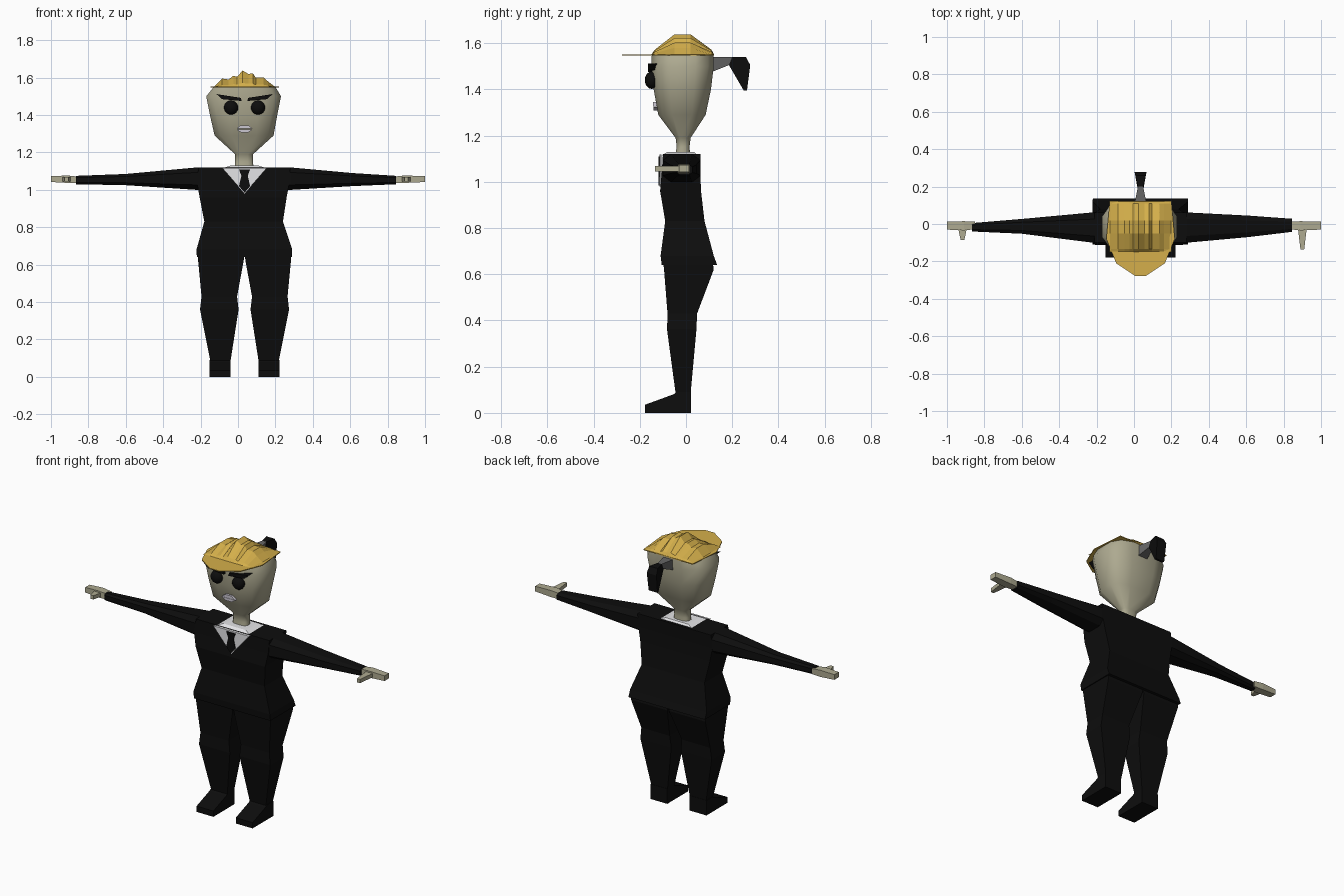
import bpy, bmesh, math

cube = bpy.data.objects.get("Cube")
if cube:
    bpy.data.objects.remove(cube, do_unlink=True)

MID = 0.035  # body centre line


def material(name, r, g, b):
    m = bpy.data.materials.new(name)
    m.use_nodes = True
    m.diffuse_color = (r, g, b, 1)
    bsdf = m.node_tree.nodes["Principled BSDF"]
    bsdf.inputs["Base Color"].default_value = (r, g, b, 1)
    bsdf.inputs["Roughness"].default_value = 0.8
    return m


skin = material("skin", 0.42, 0.40, 0.28)
black = material("black cloth", 0.004, 0.004, 0.004)
white = material("white shirt", 0.8, 0.8, 0.82)
blond = material("blond hair", 0.66, 0.43, 0.07)
grey = material("grey band", 0.13, 0.13, 0.13)
lip = material("pale lips", 0.6, 0.57, 0.64)


def finish(name, bm, mat, smooth=False):
    bmesh.ops.recalc_face_normals(bm, faces=bm.faces)
    mesh = bpy.data.meshes.new(name)
    bm.to_mesh(mesh)
    bm.free()
    mesh.materials.append(mat)
    ob = bpy.data.objects.new(name, mesh)
    bpy.context.collection.objects.link(ob)
    if smooth:
        bpy.ops.object.select_all(action='DESELECT')
        ob.select_set(True)
        bpy.context.view_layer.objects.active = ob
        bpy.ops.object.shade_smooth_by_angle(angle=math.radians(50))
    return ob


def loft(name, rings, mat, axis="z", sides=4, power=2, smooth=False):
    """Rings are (position, a0, a1, b0, b1); a, b are x, y for axis z and y, z for axis x."""
    angles = [math.tau * (i + 0.5) / sides for i in range(sides)]
    soft = lambda v: math.copysign(abs(v) ** (2 / power), v)
    unit = [(soft(math.cos(t)), soft(math.sin(t))) for t in angles]
    top = max(u for u, v in unit)
    bm = bmesh.new()
    loops = []
    for p, a0, a1, b0, b1 in rings:
        loop = []
        for u, v in unit:
            a = (a0 + a1) / 2 + (a1 - a0) / 2 * u / top
            b = (b0 + b1) / 2 + (b1 - b0) / 2 * v / top
            loop.append(bm.verts.new((a, b, p) if axis == "z" else (p, a, b)))
        loops.append(loop)
    for low, high in zip(loops, loops[1:]):
        for i in range(sides):
            j = (i + 1) % sides
            bm.faces.new((low[i], low[j], high[j], high[i]))
    bm.faces.new(loops[0])
    bm.faces.new(loops[-1])
    return finish(name, bm, mat, smooth)


def prism(name, outline, start, end, mat, place):
    """Extrude a 2D outline; place(a, b, depth) gives the 3D point."""
    bm = bmesh.new()
    near = [bm.verts.new(place(a, b, start)) for a, b in outline]
    far = [bm.verts.new(place(a, b, end)) for a, b in outline]
    bm.faces.new(near)
    bm.faces.new(far)
    for i in range(len(near)):
        j = (i + 1) % len(near)
        bm.faces.new((near[i], near[j], far[j], far[i]))
    return finish(name, bm, mat)


def facing(a, b, d):      # outline in x, z, depth along y
    return (MID + a, d, b)


def sideways(a, b, d):    # outline in y, z, depth along x
    return (d, a, b)


# Head and neck
loft("head", [
    (1.10, -0.02, 0.085, -0.05, 0.02),
    (1.15, -0.015, 0.08, -0.04, 0.015),
    (1.19, -0.015, 0.08, -0.045, 0.02),
    (1.29, -0.125, 0.19, -0.12, 0.085),
    (1.40, -0.15, 0.21, -0.14, 0.108),
    (1.50, -0.17, 0.23, -0.15, 0.12),
    (1.55, -0.13, 0.20, -0.148, 0.12),
], skin, sides=12, power=3, smooth=True)

# Eyes, brows and lips
for side, s in (("right", -1), ("left", 1)):
    bm = bmesh.new()
    bmesh.ops.create_uvsphere(bm, u_segments=12, v_segments=8, radius=0.038)
    for v in bm.verts:
        v.co = (MID + s * 0.072 + v.co.x, -0.148 + v.co.y * 0.8, 1.44 + v.co.z)
    finish(side + "_eye", bm, black, True)
    brow = [(0.15, 1.512), (0.02, 1.492), (0.015, 1.475), (0.12, 1.485)]
    prism(side + "_brow", [(s * a, b) for a, b in brow], -0.165, -0.125, black, facing)
prism("upper_lip", [(-0.045, 1.327), (-0.02, 1.345), (0.02, 1.345), (0.045, 1.327)],
      -0.143, -0.11, lip, facing)
prism("lower_lip", [(-0.045, 1.324), (-0.02, 1.308), (0.02, 1.308), (0.045, 1.324)],
      -0.14, -0.11, lip, facing)

# Ridged hair cap with a flat fringe
columns = [(-0.165, 0), (-0.12, .045), (-0.085, .04), (-0.06, .06), (-0.04, .055), (-0.01, .088),
           (0.02, .07), (0.045, .072), (0.06, .05), (0.1, .052), (0.125, .03), (0.165, 0)]
rows = [(-0.15, 0), (-0.135, .25), (-0.05, 1), (0.02, 1), (0.11, .25), (0.122, 0)]
bm = bmesh.new()
grid = [[bm.verts.new((MID + x, y, 1.55 + h * f)) for x, h in columns] for y, f in rows]
for r in range(len(rows) - 1):
    for c in range(len(columns) - 1):
        bm.faces.new((grid[r][c], grid[r][c + 1], grid[r + 1][c + 1], grid[r + 1][c]))
finish("hair_cap", bm, blond)
fringe = [(0.165, 0.122), (0.183, -0.08), (0.13, -0.21), (0.03, -0.277)]
fringe += [(-a, b) for a, b in reversed(fringe)]
prism("hair_fringe", fringe, 1.547, 1.552, blond, lambda a, b, d: (MID + a, b, d))

# Ponytail and its band, widths varying along y
def flare(a, b, d):
    return (MID + d * (0.4 + 7 * abs(a - 0.195)), a, b)

prism("hair_band", [(0.11, 1.54), (0.2, 1.54), (0.186, 1.505), (0.11, 1.475)],
      -0.032, 0.032, grey, flare)
prism("ponytail", [(0.2, 1.54), (0.26, 1.54), (0.278, 1.505), (0.264, 1.395),
                   (0.25, 1.395), (0.186, 1.505)], -0.033, 0.033, black, flare)

# Jacket
loft("jacket", [
    (0.64, -0.22, 0.29, -0.105, 0.135),
    (0.68, -0.222, 0.29, -0.11, 0.12),
    (0.83, -0.18, 0.24, -0.09, 0.08),
    (0.96, -0.205, 0.26, -0.112, 0.065),
    (1.04, -0.22, 0.275, -0.105, 0.062),
    (1.12, -0.21, 0.28, -0.10, 0.062),
], black)

# Shirt collar, shirt front and tie
loft("collar", [(1.115, -0.085, 0.155, -0.105, 0.05), (1.13, -0.04, 0.11, -0.08, 0.035)], white)
prism("shirt_front", [(-0.12, 1.118), (0.12, 1.118), (0, 0.98)], -0.115, -0.106, white, facing)
prism("necktie", [(-0.03, 1.11), (0.03, 1.11), (0.017, 1.075), (0.03, 1.02), (0, 0.985),
                  (-0.03, 1.02), (-0.017, 1.075)], -0.12, -0.114, black, facing)

# Arms
loft("left_sleeve", [
    (0.2, -0.1, 0.062, 0.99, 1.12), (0.28, -0.1, 0.062, 1.0, 1.12),
    (0.61, -0.07, 0.045, 1.02, 1.09), (0.845, -0.042, 0.028, 1.03, 1.075),
], black, axis="x", sides=8, power=3)
loft("right_sleeve", [
    (-0.14, -0.1, 0.062, 0.99, 1.12), (-0.22, -0.1, 0.062, 1.0, 1.12),
    (-0.6, -0.052, 0.027, 1.025, 1.085), (-0.865, -0.04, 0.005, 1.03, 1.075),
], black, axis="x", sides=8, power=3)

# Hands with thumbs
for side, s, wrist, thumb, tip in (("left", 1, 0.83, 0.9, -0.135), ("right", -1, 0.85, 0.917, -0.085)):
    loft(side + "_hand", [(s * wrist, -0.028, 0.012, 1.037, 1.07),
                          (s * (wrist + 0.06), -0.034, 0.015, 1.037, 1.077),
                          (s, -0.03, 0.012, 1.042, 1.073)], skin, axis="x")
    prism(side + "_thumb", [(thumb - 0.024, -0.02), (thumb + 0.024, -0.02),
                            (thumb + 0.01, tip), (thumb - 0.01, tip)],
          1.045, 1.068, skin, lambda a, b, d: (s * a, b, d))

# Trouser legs and shoes, mirrored about the centre line
shoe = [(-0.178, 0), (-0.178, 0.035), (-0.055, 0.08), (-0.04, 0.09), (0.022, 0.09), (0.022, 0)]
leg = [(0.085, 0.075, 0.183, -0.045, 0.02), (0.36, 0.032, 0.238, -0.082, 0.045),
       (0.43, 0.04, 0.23, -0.08, 0.048), (0.62, 0.005, 0.248, -0.095, 0.12),
       (0.66, 0, 0.25, -0.1, 0.115)]
for side, s in (("right", -1), ("left", 1)):
    rings = [(z, *sorted((MID + s * a, MID + s * b)), f, r) for z, a, b, f, r in leg]
    loft(side + "_trouser_leg", rings, black)
    prism(side + "_shoe", shoe, MID + s * 0.075, MID + s * 0.187, black, sideways)
